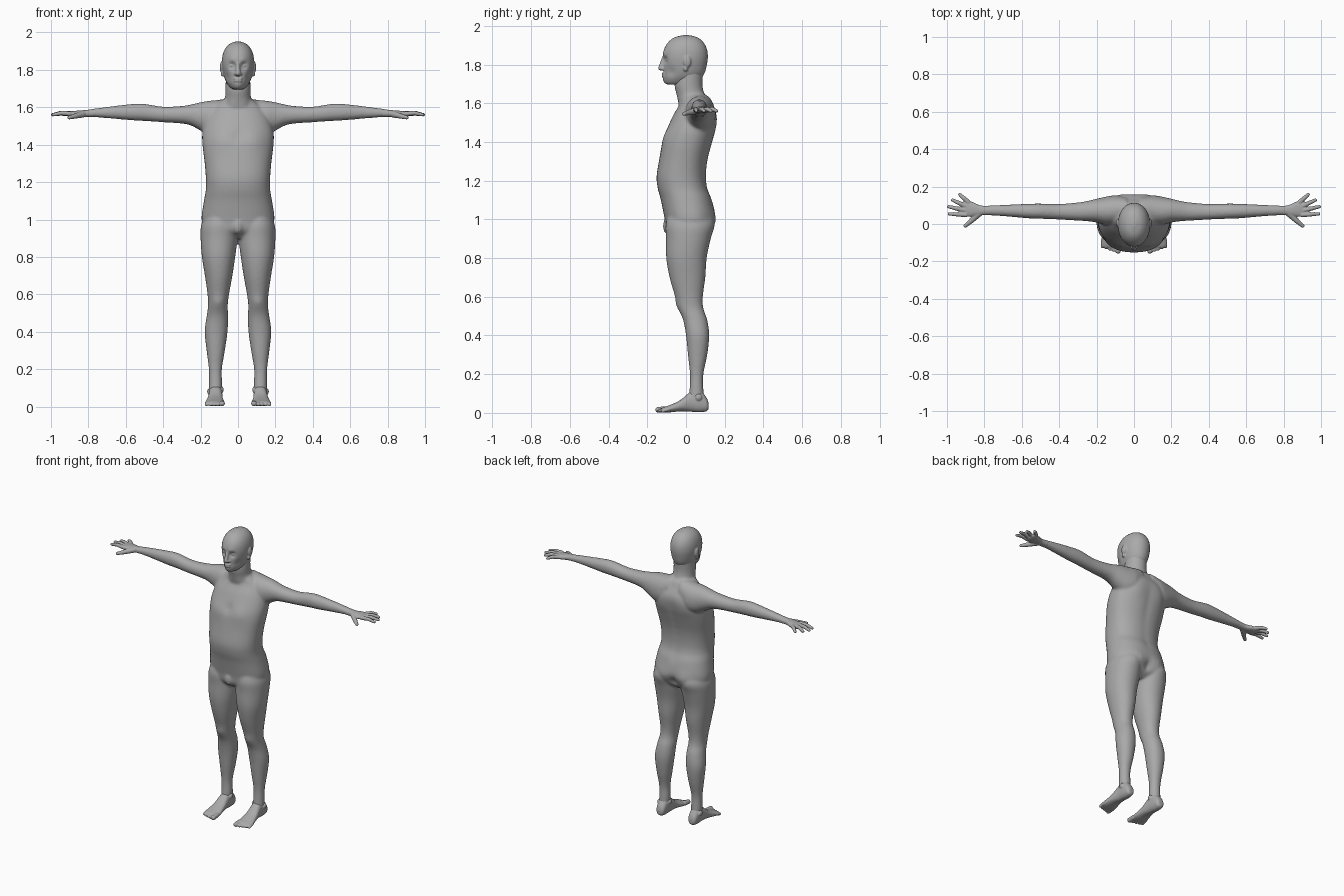
import bpy
import bmesh
import math
from mathutils import Vector, Matrix

cube = bpy.data.objects.get("Cube")
if cube:
    bpy.data.objects.remove(cube, do_unlink=True)

SKIN = (0.4, 0.4, 0.4, 1)
skin = bpy.data.materials.new("plain_grey")
skin.use_nodes = True
skin.diffuse_color = SKIN
skin.node_tree.nodes["Principled BSDF"].inputs["Base Color"].default_value = SKIN

CM = 0.01      # all measurements below are in hundredths of a unit
SEGMENTS = 40
STEPS = 5


def spline(rows):
    """Smoothly interpolate between neighbouring rows."""
    rows = [Vector(r) for r in rows]
    padded = [rows[0]] + rows + [rows[-1]]
    result = []
    for a, b, c, d in zip(padded, padded[1:], padded[2:], padded[3:]):
        for i in range(STEPS):
            t = i / STEPS
            result.append(b + (c - a) * (t / 2) + (a * 2 - b * 5 + c * 4 - d) * (t * t / 2)
                          + (b * 3 - a - c * 3 + d) * (t ** 3 / 2))
    return result + [rows[-1]]


def skin_rings(bm, rings):
    """Join rings of points into a closed tube."""
    rings = [[bm.verts.new(p) for p in ring] for ring in rings]
    for lower, upper in zip(rings, rings[1:]):
        for i in range(len(lower)):
            j = (i + 1) % len(lower)
            bm.faces.new((lower[i], lower[j], upper[j], upper[i]))
    bm.faces.new(rings[0])
    bm.faces.new(rings[-1])


def loft(bm, axis, rows, side=1, power=2.3):
    """Rows are (station, min, max, min, max) across the other two axes."""
    u, v = [k for k in range(3) if k != axis]
    rings = []
    for t, u0, u1, v0, v1 in spline(rows):
        ring = []
        for i in range(SEGMENTS):
            angle = math.tau * i / SEGMENTS
            c, s = math.cos(angle), math.sin(angle)
            p = Vector((0, 0, 0))
            p[axis] = t
            p[u] = (u0 + u1) / 2 + (u1 - u0) / 2 * math.copysign(abs(c) ** (2 / power), c)
            p[v] = (v0 + v1) / 2 + (v1 - v0) / 2 * math.copysign(abs(s) ** (2 / power), s)
            p.x *= side
            ring.append(p * CM)
        rings.append(ring)
    skin_rings(bm, rings)


def blob(bm, center, size, side=1):
    x, y, z = center
    place = Matrix.Translation(Vector((x * side, y, z)) * CM)
    scale = Matrix.Diagonal((*(Vector(size) * CM), 1))
    bmesh.ops.create_uvsphere(bm, u_segments=20, v_segments=12, radius=1, matrix=place @ scale)


def digit(bm, points, radii, side=1):
    """A finger or toe with rounded joints."""
    for (p, r), (q, w) in zip(zip(points, radii), zip(points[1:], radii[1:])):
        p, q = Vector(p), Vector(q)
        for i in range(9):
            t = i / 8
            radius = r + (w - r) * t
            blob(bm, p.lerp(q, t), (radius, radius, radius), side)


def push(bm, center, radius, offset, mirror=True):
    """Sculpt a soft bulge or hollow, on both sides if mirrored."""
    for s in ((1, -1) if mirror else (1,)):
        c = Vector((center[0] * s, center[1], center[2])) * CM
        d = Vector((offset[0] * s, offset[1], offset[2])) * CM
        for vert in bm.verts:
            vert.co += d * math.exp(-((vert.co - c).length / (radius * CM)) ** 2)


def finish(bm, name, voxel, relax):
    """Fuse the overlapping volumes into one smooth surface."""
    bmesh.ops.recalc_face_normals(bm, faces=bm.faces)
    mesh = bpy.data.meshes.new(name)
    bm.to_mesh(mesh)
    bm.free()
    mesh.materials.append(skin)
    obj = bpy.data.objects.new(name, mesh)
    bpy.context.collection.objects.link(obj)
    remesh = obj.modifiers.new("fuse", 'REMESH')
    remesh.mode = 'VOXEL'
    remesh.voxel_size = voxel * CM
    remesh.use_smooth_shade = True
    smooth = obj.modifiers.new("relax", 'SMOOTH')
    smooth.factor = 0.5
    smooth.iterations = relax


# Torso, neck, arms and legs
body = bmesh.new()
loft(body, 2, [
    (90, -10, 10, -6, 8), (94, -17, 17, -10, 13), (100, -19.5, 19.5, -11, 15),
    (110, -18.2, 18.2, -13, 13.5), (116, -17.2, 17.2, -14.6, 11.2), (122, -17.2, 17.2, -15.2, 10.5),
    (130, -17.8, 17.8, -14, 11.2), (140, -19, 19, -12, 13.7), (147, -19, 19, -9.5, 15.2),
    (154, -17, 17, -6.5, 15.8), (160, -13, 13, -3, 13), (164, -8, 8, -3, 11)])
loft(body, 2, [
    (156, -10, 10, -3, 13), (161, -8.5, 8.5, -4, 12), (165, -7, 7, -5, 9.5),
    (170, -6.7, 6.7, -6, 8.5), (178, -6.5, 6.5, -5, 9)], power=2)
for side in (1, -1):
    loft(body, 0, [
        (4, 2, 14, 150, 165), (10, 0, 15, 146, 164), (15, -0.5, 14.5, 145, 163.5),
        (20, 0.8, 13.5, 147.5, 162.7), (25, 1.5, 12.3, 150.2, 161.5), (30, 1.8, 11.5, 151.3, 160.7),
        (40, 2.4, 10.7, 152, 160.3), (50, 2.8, 10.9, 152.7, 161.8), (56, 3, 10.8, 153, 161.8),
        (70, 4.2, 10.2, 154.2, 160.2), (81, 4.8, 9.7, 155, 158.7)], side, 2.1)
    loft(body, 2, [
        (103, 2, 17, -9, 12), (97, 0.5, 19.7, -10.5, 14), (90, 0.3, 20, -10.3, 12.7),
        (80, 1.5, 19.3, -10.2, 10.7), (70, 3, 17.7, -8.5, 10), (60, 4.8, 16.3, -5.6, 8.7),
        (54, 5.5, 16, -4, 9), (48, 5.3, 16.8, -1.5, 11), (40, 5.6, 17.8, 0, 12),
        (30, 7, 16.8, 1, 11), (20, 8.6, 15.6, 2, 9), (12, 8.5, 15.5, 1.8, 9), (5, 8.8, 15.5, 1, 9.5)],
        side, 2.1)
blob(body, (0, -9, 96.5), (3, 3, 4.5))
push(body, (8, -10, 143), 6, (0, -1, 0))              # chest
push(body, (0, -11, 145), 3, (0, 0.8, 0), False)
push(body, (8.5, 15, 99), 6, (0, 1, 0))               # buttocks
push(body, (0, 15, 96), 3.5, (0, -2.5, 0), False)
push(body, (9, 15, 148), 6, (0, 0.8, 0))              # shoulder blades
for height in range(112, 156, 5):                     # spine groove
    push(body, (0, 13, height), 3, (0, -0.5, 0), False)
push(body, (10.5, -4.5, 56), 3, (0, -0.6, 0))         # kneecaps
push(body, (4, -5, 160.5), 2.5, (0, -0.7, 0))         # collar bones
finish(body, "body", 0.8, 6)

# Head with face and ears
head = bmesh.new()
loft(head, 2, [
    (169.6, -2.5, 2.5, -9, 3), (170.4, -4, 4, -10.8, 5), (173, -6, 6, -11.6, 8),
    (176, -7.3, 7.3, -11.6, 9.8), (180, -8.2, 8.2, -11.8, 10.8), (184, -8.6, 8.6, -12, 11.3),
    (188, -8.2, 8.2, -11.3, 10.8), (191.5, -6.8, 6.8, -9.2, 9), (194, -4.3, 4.3, -6, 6),
    (195.2, -1, 1, -1.5, 1.5)], power=2.1)
push(head, (3.3, -11.5, 182.3), 1.9, (0, 1.9, 0))     # eye sockets
push(head, (3, -11.8, 185), 1.9, (0, -0.5, 0))        # brows
push(head, (0, -12, 172.2), 2, (0, -0.6, 0), False)   # chin
push(head, (6.5, -8, 176), 2.5, (-0.5, 0.4, 0))       # cheeks
digit(head, [(0, -11.5, 183.5), (0, -13, 178.2)], (0.9, 1.4))
blob(head, (0, -11.6, 175.3), (2.6, 0.9, 0.6))        # lips
blob(head, (0, -11.6, 174.1), (2.2, 1, 0.7))
for side in (1, -1):
    blob(head, (1.3, -12, 177.8), (0.9, 1.2, 0.8), side)
    blob(head, (3.3, -8.9, 182.3), (1.5, 1.5, 1.1), side)
    blob(head, (8.8, 0.6, 181.5), (0.9, 2, 3), side)
    blob(head, (8.4, -0.2, 178), (0.8, 1.2, 1.6), side)
finish(head, "head", 0.45, 3)

for side, label in ((1, "left"), (-1, "right")):
    # Hand: palm, four fingers and thumb
    hand = bmesh.new()
    loft(hand, 0, [
        (77, 4.7, 9.8, 154.8, 159), (82, 4.7, 9.9, 154.8, 158.5), (86, 4, 11.6, 154.8, 158.2),
        (90, 4, 12.5, 154.9, 157.7), (91.5, 5, 11.5, 155.4, 157.2)], side)
    for base, tip in (((90, 4.9), (98.8, 5.4)), ((91, 7.4), (99.2, 9.3)),
                      ((90.5, 9.8), (97, 12.8)), ((88.5, 11.6), (93.2, 15.8))):
        middle = [(a + b) / 2 for a, b in zip(base, tip)]
        digit(hand, [(*base, 156.6), (*middle, 156.9), (*tip, 156)], (1.3, 1.15, 0.9), side)
    digit(hand, [(83, 5.5, 156.3), (87, 1.7, 155.3), (90.2, -1, 154.5)], (1.8, 1.4, 1), side)
    finish(hand, label + "_hand", 0.35, 3)

    # Foot: sole with heel and instep, then five toes
    foot = bmesh.new()
    loft(foot, 1, [
        (11.7, 10.5, 13.5, 2, 5), (10.5, 9.2, 14.8, 0.8, 8), (7, 8.6, 15.4, 0.3, 12),
        (2.5, 8.4, 15.5, 0.6, 11), (-3, 8, 16.4, 0.8, 6.6), (-8, 7.3, 17.4, 0.3, 4.2),
        (-11.5, 7.4, 17.3, 0.3, 3), (-12.6, 8.5, 16, 0.8, 2.4)], side)
    for i in range(5):
        size = 1.5 if i == 0 else 1.15 - 0.06 * i
        x = 8.5 + 2 * i + (0.4 if i else 0)
        digit(foot, [(x, -10.5 + 0.4 * i, 1.9), (x, -14.4 + 0.6 * i, size + 0.1)], (size, size), side)
    blob(foot, (8.8, 5, 9), (1.2, 1.8, 1.8), side)    # ankle bones
    blob(foot, (15.3, 6.5, 8), (1.2, 1.8, 1.8), side)
    finish(foot, label + "_foot", 0.4, 3)
